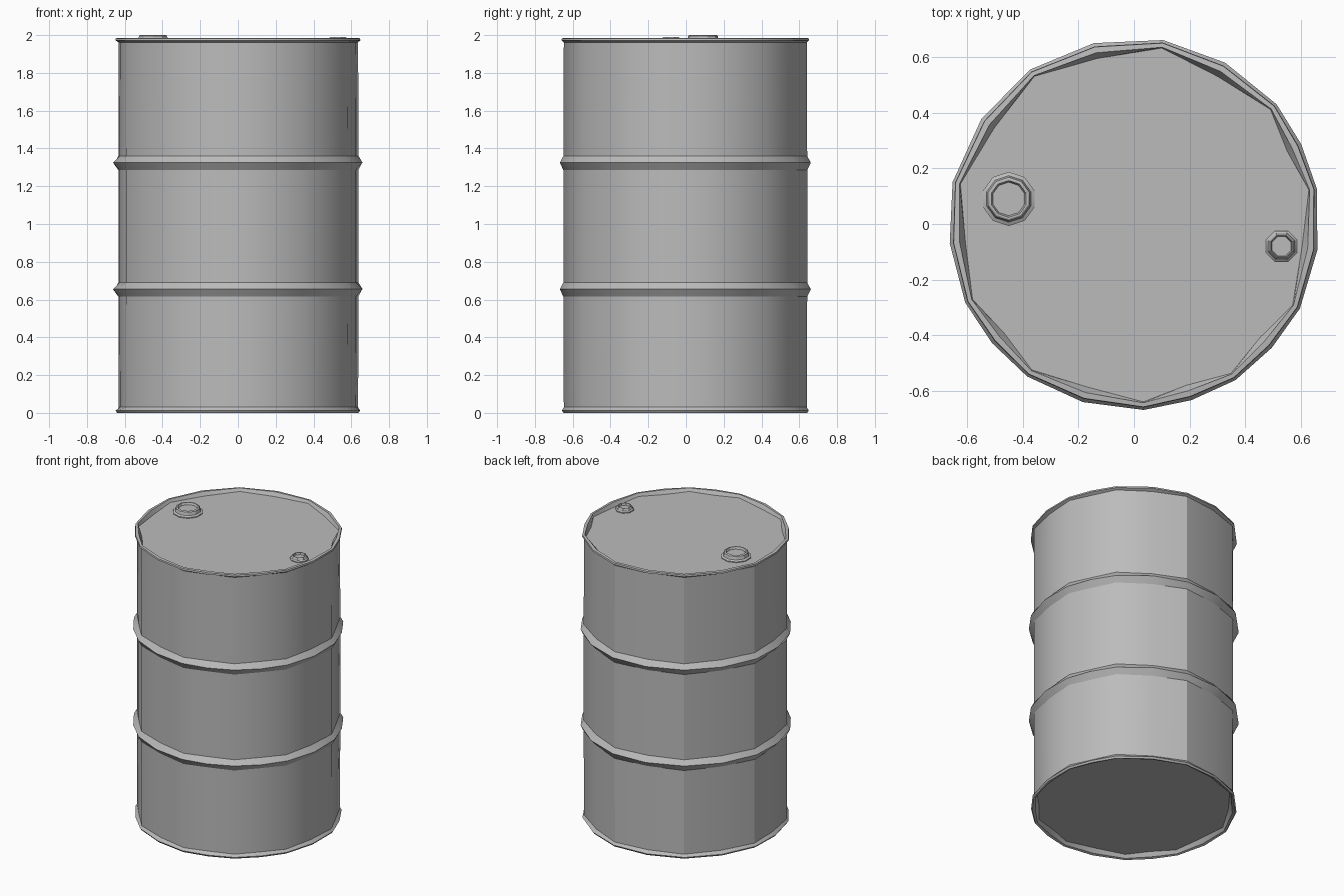
import bpy
import bmesh
from math import cos, sin, radians, pi

cube = bpy.data.objects.get("Cube")
if cube:
    bpy.data.objects.remove(cube, do_unlink=True)

steel = bpy.data.materials.new("grey steel")
steel.use_nodes = True
steel.diffuse_color = (0.5, 0.5, 0.5, 1)
steel.node_tree.nodes["Principled BSDF"].inputs["Base Color"].default_value = (0.5, 0.5, 0.5, 1)


def lathe(name, profile, angles, centre=(0, 0), smooth=30):
    """Spin (radius, z, midpoint factor) rows round a list of angles, closing both ends.
    The factor pulls every second corner inward so the wall reads as broad facets."""
    bm = bmesh.new()
    rings = []
    for r, z, factor in profile:
        ring = []
        for i, a in enumerate(angles):
            rad = r * (factor if i % 2 else 1)
            ring.append(bm.verts.new((centre[0] + rad * cos(a), centre[1] + rad * sin(a), z)))
        rings.append(ring)
    n = len(angles)
    for low, high in zip(rings, rings[1:]):
        for i in range(n):
            j = (i + 1) % n
            bm.faces.new((low[i], low[j], high[j], high[i]))
    bm.faces.new(rings[0][::-1])
    bm.faces.new(rings[-1])
    bmesh.ops.recalc_face_normals(bm, faces=bm.faces)
    mesh = bpy.data.meshes.new(name)
    bm.to_mesh(mesh)
    bm.free()
    mesh.materials.append(steel)
    obj = bpy.data.objects.new(name, mesh)
    bpy.context.collection.objects.link(obj)
    bpy.ops.object.select_all(action="DESELECT")
    obj.select_set(True)
    bpy.context.view_layer.objects.active = obj
    bpy.ops.object.shade_smooth_by_angle(angle=radians(smooth))
    return obj


# Uneven corners of the drum, with a midpoint between each pair
corners = [11, 40, 81, 124, 167, 205, 235, 273, 303, 333]
ring_angles = []
for a, b in zip(corners, corners[1:] + [corners[0] + 360]):
    ring_angles += [radians(a), radians((a + b) / 2)]

# Drum shell: recessed base, bottom rim, three wall bands, two ribs, top rim and lid
WALL, FLAT = 0.97, 0.952
profile = [(0.63, 0.03, FLAT), (0.638, 0.005, 0.98), (0.65, 0, 0.99),
           (0.658, 0.012, 0.99), (0.648, 0.03, WALL)]
for rib in (0.655, 1.325):
    profile += [(0.65, rib - 0.04, WALL), (0.669, rib, 0.995), (0.65, rib + 0.035, WALL)]
profile += [(0.648, 1.962, WALL), (0.66, 1.972, 0.99), (0.658, 1.983, 0.99),
            (0.643, 1.985, 0.98), (0.64, 1.962, FLAT)]
lathe("drum_shell", profile, ring_angles)


# Bungs: flange, raised collar and sunken plug
def bung(name, centre, radius, top, sides):
    angles = [2 * pi * (i + 0.5) / sides for i in range(sides)]
    rows = [(1, 1.955), (1, 1.968), (0.86, 1.975), (0.8, top - 0.004),
            (0.74, top), (0.68, top), (0.62, top - 0.015)]
    lathe(name, [(radius * f, z, 1) for f, z in rows], angles, centre)


bung("large_bung", (-0.45, 0.09), 0.097, 2.0, 10)
bung("small_bung", (0.53, -0.08), 0.06, 1.99, 8)
